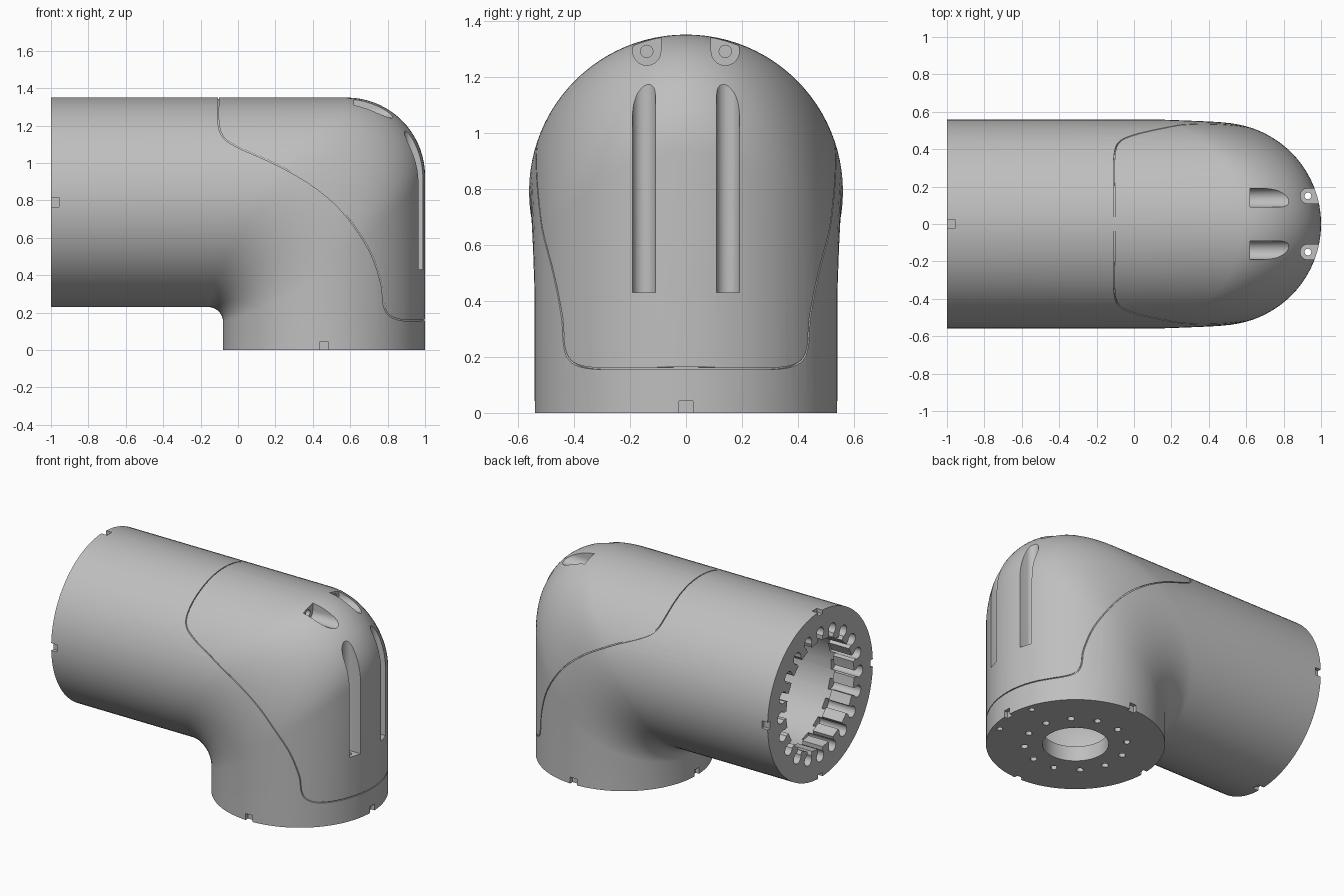
import bpy, bmesh
from math import sin, cos, pi, radians
from mathutils import Vector

cube = bpy.data.objects.get("Cube")
if cube:
    bpy.data.objects.remove(cube)

# Elbow axes and radii
AXIS_Z, TUBE_R = 0.79, 0.56      # horizontal tube
AXIS_X, LEG_R = 0.46, 0.54       # vertical leg

grey = bpy.data.materials.new("mid_grey")
grey.use_nodes = True
colour = (0.52, 0.52, 0.52, 1)
grey.diffuse_color = colour
grey.node_tree.nodes["Principled BSDF"].inputs["Base Color"].default_value = colour


def finish(bm, name):
    bmesh.ops.recalc_face_normals(bm, faces=bm.faces)
    mesh = bpy.data.meshes.new(name)
    bm.to_mesh(mesh)
    bm.free()
    obj = bpy.data.objects.new(name, mesh)
    bpy.context.collection.objects.link(obj)
    mesh.materials.append(grey)
    return obj


def elbow(name, inset, start_x, end_z, sides=96, steps=18):
    """Loft of lines that run along x, turn down through an arc and run along z."""
    bm = bmesh.new()
    rows = []
    for i in range(sides):
        a = 2 * pi * i / sides
        c, s = cos(a), sin(a)
        x, z = AXIS_X - (LEG_R - inset) * c, AXIS_Z - (TUBE_R - inset) * c
        y0, y1 = (TUBE_R - inset) * s, (LEG_R - inset) * s
        r = 0.25 - 0.17 * c + 0.12 * s * s + inset * c
        path = [(start_x, y0, z)]
        for k in range(steps + 1):
            t = k / steps
            b = t * pi / 2
            path.append((x - r + r * sin(b), y0 + (y1 - y0) * t, z - r + r * cos(b)))
        path.append((x, y1, end_z))
        rows.append([bm.verts.new(p) for p in path])
    for i in range(sides):
        p, q = rows[i - 1], rows[i]
        for k in range(len(p) - 1):
            bm.faces.new((p[k], p[k + 1], q[k + 1], q[k]))
    bm.faces.new([row[0] for row in rows])
    bm.faces.new([row[-1] for row in rows])
    return finish(bm, name)


def prism(name, profile, axis, low, high):
    """Closed 2D profile extruded along one axis."""
    place = {"x": lambda u, v, w: (w, u, v),
             "y": lambda u, v, w: (u, w, v),
             "z": lambda u, v, w: (u, v, w)}[axis]
    bm = bmesh.new()
    a = [bm.verts.new(place(u, v, low)) for u, v in profile]
    b = [bm.verts.new(place(u, v, high)) for u, v in profile]
    bm.faces.new(a)
    bm.faces.new(b)
    for i in range(len(a)):
        bm.faces.new((a[i - 1], a[i], b[i], b[i - 1]))
    return finish(bm, name)


def arc(u, v, r, start, end, n):
    angles = [radians(start + (end - start) * i / n) for i in range(n + 1)]
    return [(u + r * cos(t), v + r * sin(t)) for t in angles]


def circle(u, v, r, n=24):
    return arc(u, v, r, 0, 360, n)[:-1]


def rect(u, v, hu, hv):
    return [(u - hu, v - hv), (u + hu, v - hv), (u + hu, v + hv), (u - hu, v + hv)]


def cut(target, cutter):
    mod = target.modifiers.new("cut", "BOOLEAN")
    mod.operation, mod.solver, mod.object = "DIFFERENCE", "EXACT", cutter
    bpy.context.view_layer.objects.active = target
    bpy.ops.object.modifier_apply(modifier=mod.name)
    bpy.data.objects.remove(cutter)


body = elbow("elbow_housing", 0, -1, 0)

# Hollow inside
cut(body, elbow("cavity", 0.16, -0.85, 0.1, 64, 12))

# Scalloped opening of the tube flange: bore with keyhole slots
SLOTS, BORE, SLOT_R = 20, 0.36, 0.038
profile = []
for i in range(SLOTS):
    a = 2 * pi * i / SLOTS
    local = [(BORE, -0.024)] + arc(0.415, 0, SLOT_R, -140, 140, 12) + [(BORE, 0.024)]
    profile += [(u * cos(a) - v * sin(a), AXIS_Z + u * sin(a) + v * cos(a)) for u, v in local]
    mid = a + pi / SLOTS
    profile.append((BORE * cos(mid), AXIS_Z + BORE * sin(mid)))
cut(body, prism("flange_bore", profile, "x", -1.1, -0.8))

# Bottom plate: centre hole and bolt circle
cut(body, prism("centre_hole", circle(AXIS_X, 0, 0.2, 48), "z", -0.1, 0.2))
for i in range(12):
    a = 2 * pi * (i + 0.5) / 12
    cut(body, prism("bolt_hole", circle(AXIS_X + 0.31 * cos(a), 0.31 * sin(a), 0.022, 12),
                    "z", -0.1, 0.2))

# Screw channels on the corner, mirrored in y
for side in (-1, 1):
    y = side * 0.15
    slot = arc(0.93, y, 0.041, 90, 270, 12) + [(1.1, y - 0.041), (1.1, y + 0.041)]
    cut(body, prism("end_channel", slot, "z", 0.43, 1.5))
    cut(body, prism("end_screw_hole", circle(0.93, y, 0.018, 16), "z", -0.1, 0.5))
    y = side * 0.14
    slot = arc(y, 1.29, 0.05, 180, 360, 14) + [(y + 0.05, 1.5), (y - 0.05, 1.5)]
    cut(body, prism("top_channel", slot, "x", 0.62, 1.1))
    cut(body, prism("top_screw_hole", circle(y, 1.29, 0.022, 16), "x", 0.5, 0.7))

# Small alignment notches on both rims
for u, v in ((1, 0), (-1, 0), (0, 1), (0, -1)):
    cut(body, prism("tube_notch", rect(u * TUBE_R, AXIS_Z + v * TUBE_R, 0.025, 0.025),
                    "x", -1.1, -0.957))
    cut(body, prism("leg_notch", rect(AXIS_X + u * LEG_R, v * LEG_R, 0.025, 0.025),
                    "z", -0.1, 0.043))

# Cover seam: a thin ribbon that only bites into the outer skin
keys = [Vector(p) for p in (
    (-0.105, 1.5), (-0.105, 1.35), (-0.105, 1.22), (-0.08, 1.14), (0.0, 1.085),
    (0.2, 0.995), (0.4, 0.88), (0.56, 0.74), (0.7, 0.54), (0.765, 0.36),
    (0.78, 0.24), (0.81, 0.185), (0.88, 0.16), (1.0, 0.16), (1.1, 0.16))]
line = [keys[0]]
for i in range(1, len(keys) - 2):
    p0, p1, p2, p3 = keys[i - 1:i + 3]
    for k in range(6):
        t = k / 6
        line.append(0.5 * (2 * p1 + (p2 - p0) * t + (2 * p0 - 5 * p1 + 4 * p2 - p3) * t ** 2
                           + (3 * p1 - p0 - 3 * p2 + p3) * t ** 3))
line += keys[-2:]
left, right = [], []
for i, p in enumerate(line):
    d = (line[min(i + 1, len(line) - 1)] - line[max(i - 1, 0)]).normalized() * 0.003
    left.append((p.x - d.y, p.y + d.x))
    right.append((p.x + d.y, p.y - d.x))
seam = prism("cover_seam", left + right[::-1], "y", -0.7, 0.7)
cut(seam, elbow("seam_core", 0.008, -1.1, -0.1))
cut(body, seam)

# Smooth shading with crisp edges
bpy.ops.object.select_all(action="DESELECT")
body.select_set(True)
bpy.context.view_layer.objects.active = body
bpy.ops.object.shade_smooth_by_angle(angle=radians(30))
